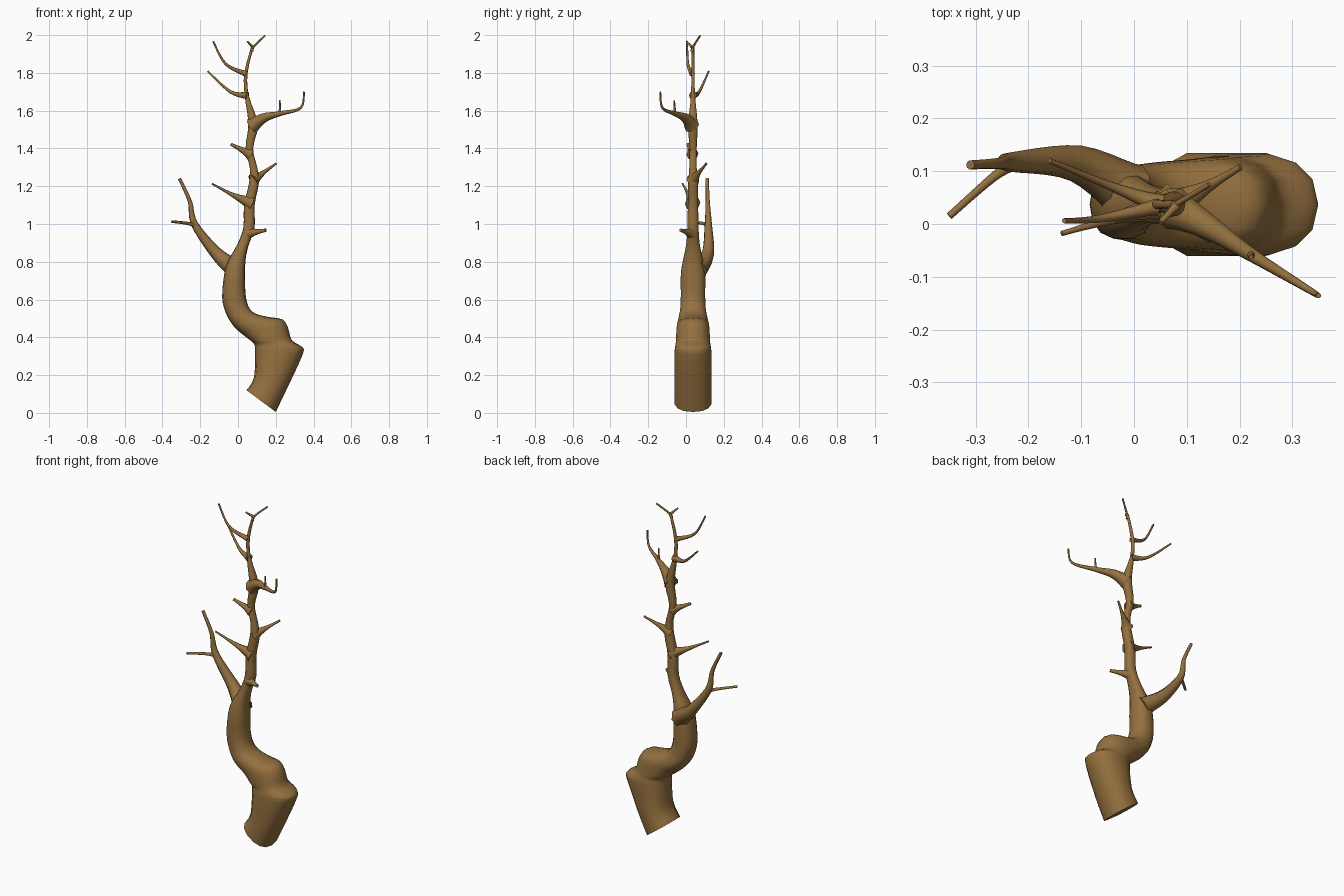
import bpy, bmesh, math
from mathutils import Vector

if "Cube" in bpy.data.objects:
    bpy.data.objects.remove(bpy.data.objects["Cube"])

bark = bpy.data.materials.new("bark")
bark.diffuse_color = (0.30, 0.165, 0.05, 1)
bark.use_nodes = True
bark.node_tree.nodes["Principled BSDF"].inputs["Base Color"].default_value = bark.diffuse_color
YC = .037  # trunk centre line in y


def spline(rows, steps):
    """Catmull-Rom resampling of equal-length rows."""
    out = []
    for i in range(len(rows) - 1):
        p0, p1 = rows[max(i - 1, 0)], rows[i]
        p2, p3 = rows[i + 1], rows[min(i + 2, len(rows) - 1)]
        for s in range(steps):
            t = s / steps
            out.append([0.5 * (2 * b + (c - a) * t + (2 * a - 5 * b + 4 * c - d) * t * t
                               + (3 * b - a - 3 * c + d) * t ** 3)
                        for a, b, c, d in zip(p0, p1, p2, p3)])
    out.append(list(rows[-1]))
    return out


def skin(name, rings):
    """Bridge rings of points into a capped, smooth tube."""
    bm = bmesh.new()
    loops = [[bm.verts.new(p) for p in ring] for ring in rings]
    n = len(loops[0])
    for a, b in zip(loops, loops[1:]):
        for i in range(n):
            j = (i + 1) % n
            bm.faces.new((a[i], a[j], b[j], b[i]))
    bm.faces.new(loops[0][::-1])
    bm.faces.new(loops[-1])
    bmesh.ops.recalc_face_normals(bm, faces=bm.faces)
    me = bpy.data.meshes.new(name)
    bm.to_mesh(me)
    bm.free()
    ob = bpy.data.objects.new(name, me)
    bpy.context.collection.objects.link(ob)
    me.materials.append(bark)
    bpy.ops.object.select_all(action='DESELECT')
    ob.select_set(True)
    bpy.context.view_layer.objects.active = ob
    bpy.ops.object.shade_smooth_by_angle(angle=math.radians(50))


def branch(name, r0, r1, *pts, sides=8):
    """Tube through the points, flared at its root (r0) and thin at its tip (r1)."""
    cen = [Vector(p) for p in spline(pts, 5)]
    rings, u = [], None
    for i, c in enumerate(cen):
        r = r1 + (r0 - r1) * (1 - i / (len(cen) - 1)) ** 2.2
        d = (cen[min(i + 1, len(cen) - 1)] - cen[max(i - 1, 0)]).normalized()
        u = u or d.orthogonal()
        u = (u - d * u.dot(d)).normalized()
        v = d.cross(u)
        rings.append([c + r * (u * math.cos(a) + v * math.sin(a))
                      for a in (2 * math.pi * k / sides for k in range(sides))])
    skin(name, rings)


def power(v):
    return math.copysign(abs(v) ** .85, v)


# Gnarled lower trunk: left edge (x, z) and right edge (x, z) of each ring
lower = [(.045, .12, .20, .005), (.085, .19, .265, .14), (.09, .335, .343, .31),
         (.085, .365, .338, .35), (.07, .38, .285, .385), (.05, .395, .265, .45),
         (.025, .415, .235, .495), (-.005, .44, .16, .508), (-.035, .475, .09, .527),
         (-.065, .53, .055, .565), (-.084, .61, .04, .63), (-.072, .74, .038, .72)]
# Slim upper trunk: centre x, z, radius
upper = [(-.005, .81, .045), (.026, .89, .031), (.058, .98, .03), (.06, 1.1, .028),
         (.085, 1.22, .026), (.082, 1.3, .02), (.06, 1.4, .02), (.08, 1.53, .025),
         (.046, 1.68, .011), (.042, 1.8, .009), (.077, 1.94, .007)]

rows = [(*row, .066 + .034 * min(1, max(0, (.55 - row[1]) / .22))) for row in lower]
rows += [(x - r, z, x + r, z, r * (1.2 if z < .95 else 1)) for x, z, r in upper]
rings = []
for lx, lz, rx, rz, hy in spline(rows, 3):
    ring = []
    for k in range(14):
        a = 2 * math.pi * k / 14
        c, s = power(math.cos(a)) / 2, power(math.sin(a))
        ring.append(((lx + rx) / 2 + c * (rx - lx), YC + s * hy, (lz + rz) / 2 + c * (rz - lz)))
    rings.append(ring)
skin("trunk", rings)

# Large left branch and its side twig
branch("left_limb", .058, .009, (-.01, .06, .76), (-.11, .115, .84), (-.23, .118, 1.0),
       (-.255, .115, 1.12), (-.31, .112, 1.24))
branch("left_limb_twig", .015, .007, (-.22, .118, .99), (-.265, .09, 1.003), (-.35, .015, 1.013))

# Short side branches on the middle trunk
branch("right_stub", .034, .009, (.055, .03, .95), (.147, -.028, .967))
branch("left_spur", .042, .005, (.07, .035, 1.11), (-.02, .015, 1.15), (-.137, -.018, 1.213))
branch("right_spur", .037, .006, (.08, .036, 1.23), (.135, .068, 1.272), (.202, .108, 1.32))
branch("left_stub", .033, .008, (.065, .034, 1.37), (-.037, .01, 1.422))

# Long right branch with upturned end and a twig
branch("right_limb", .042, .005, (.075, .03, 1.52), (.14, -.005, 1.563), (.225, -.06, 1.585),
       (.332, -.125, 1.615), (.35, -.136, 1.70))
branch("right_limb_twig", .01, .004, (.222, -.058, 1.58), (.222, -.062, 1.655))

# Thin crown branches
branch("crown_left_low", .022, .005, (.05, .036, 1.68), (-.04, .07, 1.70), (-.16, .12, 1.808))
branch("crown_left_high", .016, .005, (.042, .032, 1.795), (-.065, .01, 1.847), (-.132, .006, 1.968))
branch("crown_tip", .01, .005, (.073, .032, 1.915), (.085, .04, 1.942), (.143, .075, 1.997))
branch("crown_twig", .01, .005, (.08, .034, 1.935), (.05, .003, 1.966))
